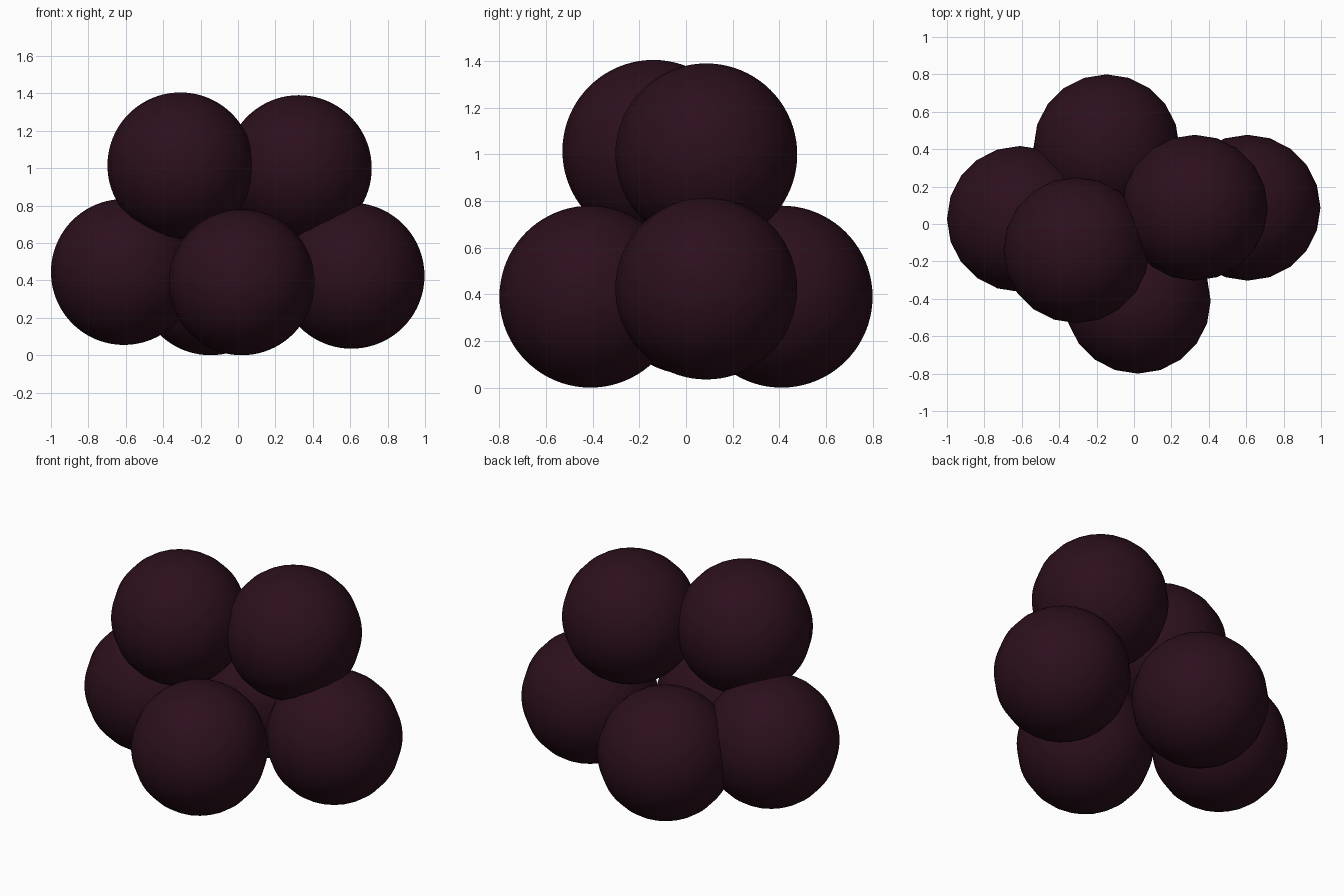
import bpy

if "Cube" in bpy.data.objects:
    bpy.data.objects.remove(bpy.data.objects["Cube"])

R = 0.39

# dark berry colour shared by all balls
mat = bpy.data.materials.new("dark_berry")
mat.diffuse_color = (0.025, 0.005, 0.012, 1)
mat.use_nodes = True
mat.node_tree.nodes["Principled BSDF"].inputs["Base Color"].default_value = mat.diffuse_color

# ball centres: ring of four below, two on top
balls = {
    "front_ball": (0.02, -0.41, 0.39),
    "back_ball": (-0.147, 0.41, 0.39),
    "left_ball": (-0.61, 0.027, 0.445),
    "right_ball": (0.607, 0.087, 0.425),
    "top_left_ball": (-0.308, -0.14, 1.015),
    "top_right_ball": (0.325, 0.087, 1.0),
}

for name, centre in balls.items():
    bpy.ops.mesh.primitive_uv_sphere_add(segments=20, ring_count=40, radius=R, location=centre)
    ob = bpy.context.object
    ob.name = name
    ob.data.materials.append(mat)
    bpy.ops.object.shade_smooth()
